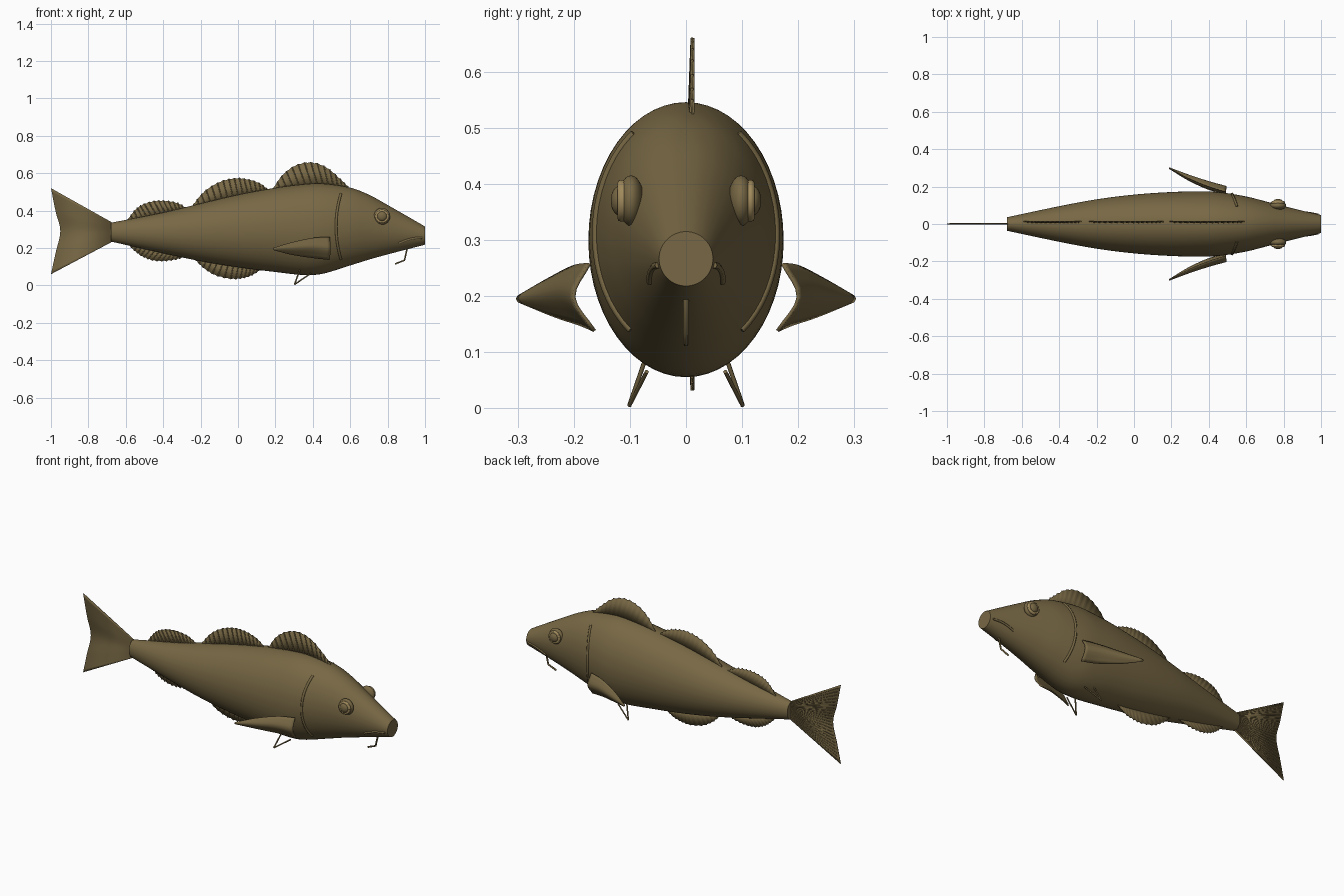
import bpy, math

old = bpy.data.objects.get("Cube")
if old:
    bpy.data.objects.remove(old, do_unlink=True)


def material(name, rgb):
    m = bpy.data.materials.new(name)
    m.use_nodes = True
    m.diffuse_color = (*rgb, 1)
    bsdf = m.node_tree.nodes["Principled BSDF"]
    bsdf.inputs["Base Color"].default_value = (*rgb, 1)
    bsdf.inputs["Roughness"].default_value = 0.7
    return m


OLIVE = material("olive brown", (0.185, 0.137, 0.058))
TAN = material("iris tan", (0.36, 0.26, 0.11))


def spline(keys, t):
    """Smooth interpolation of (t, values...) rows, sorted by t."""
    i = 0
    while i < len(keys) - 2 and t > keys[i + 1][0]:
        i += 1
    a, b = keys[i], keys[i + 1]
    p, n = keys[max(i - 1, 0)], keys[min(i + 2, len(keys) - 1)]
    d = b[0] - a[0]
    u = (t - a[0]) / d
    out = []
    for k in range(1, len(a)):
        ma = (b[k] - p[k]) / (b[0] - p[0]) * d
        mb = (n[k] - a[k]) / (n[0] - a[0]) * d
        out.append((2*u**3 - 3*u**2 + 1) * a[k] + (u**3 - 2*u**2 + u) * ma
                   + (3*u**2 - 2*u**3) * b[k] + (u**3 - u**2) * mb)
    return out


def finish(obj, mat, angle=40):
    if not obj.data.materials:
        obj.data.materials.append(mat)
    bpy.ops.object.select_all(action='DESELECT')
    obj.select_set(True)
    bpy.context.view_layer.objects.active = obj
    if obj.type == 'MESH':
        bpy.ops.object.shade_smooth_by_angle(angle=math.radians(angle))
    return obj


def mesh_object(name, verts, faces, mat, thickness=0):
    me = bpy.data.meshes.new(name)
    me.from_pydata(verts, [], faces)
    obj = bpy.data.objects.new(name, me)
    bpy.context.collection.objects.link(obj)
    if thickness:
        mod = obj.modifiers.new("thickness", 'SOLIDIFY')
        mod.thickness = thickness
        mod.offset = 0
    return finish(obj, mat)


def grid_faces(rows, cols):
    return [(r*cols + c, r*cols + c + 1, (r+1)*cols + c + 1, (r+1)*cols + c)
            for r in range(rows - 1) for c in range(cols - 1)]


def tubes(name, paths, radius):
    cu = bpy.data.curves.new(name, 'CURVE')
    cu.dimensions = '3D'
    cu.bevel_depth = radius
    cu.bevel_resolution = 1
    cu.use_fill_caps = True
    for path in paths:
        s = cu.splines.new('POLY')
        s.points.add(len(path) - 1)
        for pt, co in zip(s.points, path):
            pt.co = (*co, 1)
    obj = bpy.data.objects.new(name, cu)
    bpy.context.collection.objects.link(obj)
    cu.materials.append(OLIVE)
    return obj


# Body: elliptical sections given as x, top, bottom, half width
PROFILE = [(-.68, .335, .235, .036), (-.4, .39, .172, .095),
           (-.2, .438, .13, .132), (0, .485, .097, .157),
           (.2, .522, .072, .171), (.35, .541, .056, .174),
           (.45, .545, .062, .171), (.6, .523, .107, .147),
           (.7, .485, .138, .122), (.8, .43, .166, .096),
           (.9, .373, .192, .071), (1, .315, .218, .048)]
ROWS, SEG = 64, 56
verts, faces = [], []
for r in range(ROWS):
    x = -.68 + 1.68 * r / (ROWS - 1)
    top, bot, w = spline(PROFILE, x)
    for s in range(SEG):
        a = 2 * math.pi * s / SEG
        verts.append((x, w * math.cos(a), (top+bot)/2 + (top-bot)/2 * math.sin(a)))
for r in range(ROWS - 1):
    for s in range(SEG):
        n = (s + 1) % SEG
        faces.append((r*SEG + s, r*SEG + n, (r+1)*SEG + n, (r+1)*SEG + s))
faces += [tuple(reversed(range(SEG))), tuple(range((ROWS-1)*SEG, ROWS*SEG))]
for i, f in enumerate(faces[:-2]):
    faces[i] = f[::-1]
faces[-2:] = [tuple(range(SEG)), tuple(reversed(range((ROWS-1)*SEG, ROWS*SEG)))]
faces = [f[::-1] for f in faces]
mesh_object("body", verts, faces, OLIVE)


def skin_y(x, z):
    """Half width of the body surface at x, z."""
    top, bot, w = spline(PROFILE, x)
    k = (z - (top+bot)/2) / ((top-bot)/2)
    return w * math.sqrt(max(0, 1 - k*k))


# Upright fins: a thin web from the body to a scalloped rim, ribbed with rays
def upright_fin(name, rim, up, rays):
    keys = [(i / (len(rim) - 1), *p) for i, p in enumerate(rim)]
    x1, x0 = rim[0][0], rim[-1][0]
    n = rays * 4
    base, edge = [], []
    for i in range(n + 1):
        t = i / n
        bx = x1 + (x0 - x1) * t**1.3
        top, bot, _ = spline(PROFILE, bx)
        base.append((bx, .010, top - .02 if up else bot + .02))
        ex, ez = spline(keys, t)
        dip = .005 * math.sin(math.pi * i / 4)**2
        edge.append((ex, .013, ez - dip if up else ez + dip))
    mesh_object(name, base + edge, grid_faces(2, n + 1), OLIVE, .004)
    tubes(name + "_rays", [[(b[0], .006, b[2]), (e[0], .011, e[2])]
          for b, e in list(zip(base, edge))[4:-1:4]], .003)


upright_fin("front_dorsal_fin", [(.59, .53), (.54, .578), (.47, .635), (.39, .66),
            (.31, .645), (.24, .595), (.19, .525)], True, 14)
upright_fin("middle_dorsal_fin", [(.17, .505), (.12, .547), (.05, .57), (-.02, .575),
            (-.10, .555), (-.18, .505), (-.24, .435)], True, 16)
upright_fin("rear_dorsal_fin", [(-.28, .42), (-.33, .445), (-.39, .455), (-.45, .453),
            (-.51, .435), (-.55, .407), (-.59, .355)], True, 14)
upright_fin("front_anal_fin", [(.12, .08), (.07, .05), (.02, .036), (-.04, .033),
            (-.12, .052), (-.18, .088), (-.23, .135)], False, 14)
upright_fin("rear_anal_fin", [(-.29, .148), (-.34, .135), (-.40, .128), (-.46, .133),
            (-.51, .152), (-.55, .18), (-.59, .22)], False, 14)

# Tail: forked fan with rays on its left face
RIM = [(0, -1, .52), (.25, -.975, .395), (.5, -.95, .29), (.75, -.975, .175), (1, -1, .06)]
N = 24
root = [(-.67, 0, .335 - .1 * i / N) for i in range(N + 1)]
rim = [(x, 0, z) for x, z in (spline(RIM, i / N) for i in range(N + 1))]
mesh_object("tail_fin", root + rim, grid_faces(2, N + 1), OLIVE, .005)
tubes("tail_rays", [[(a[0], .002, a[2]), (b[0] + .01, .002, b[2])]
      for a, b in list(zip(root, rim))[1:-1]], .0022)


# Pectoral fins: rows of t, upper edge, bulging middle, lower edge
PECTORAL = [(0, .49, .172, .258, .495, .200, .198, .49, .163, .138),
            (.33, .40, .200, .253, .40, .226, .205, .40, .185, .148),
            (.67, .29, .245, .230, .29, .262, .200, .29, .235, .165),
            (1, .19, .297, .200, .188, .300, .195, .19, .296, .190)]
for side, label in ((1, "left"), (-1, "right")):
    verts = []
    for i in range(17):
        v = spline(PECTORAL, i / 16)
        arc = [(0, *v[:3]), (.5, *v[3:6]), (1, *v[6:])]
        for j in range(9):
            x, y, z = spline(arc, j / 8)
            verts.append((x, side * y, z))
    mesh_object(label + "_pectoral_fin", verts, grid_faces(17, 9), OLIVE, .006)

    # Pelvic fin struts
    tip = (.302, side * .101, .005)
    tubes(label + "_pelvic_fin", [[(.335, side * .07, .095), tip],
                                  [(.39, side * .07, .065), tip]], .004)

    # Gill seam
    seam = []
    for i in range(25):
        z = .14 + .35 * i / 24
        x = .55 - .026 * (1 - ((z - .315) / .175)**2)
        seam.append((x, side * skin_y(x, z), z))
    tubes(label + "_gill_seam", [seam], .007)

    # Mouth crease
    crease = []
    for i in range(9):
        t = i / 8
        x, z = .86 + .125 * t, .225 + .03 * t + .008 * math.sin(math.pi * t)
        crease.append((x, side * skin_y(x, z), z))
    tubes(label + "_mouth", [crease], .006)

    # Eye: socket, iris disc and domed pupil
    def ball(name, y, scale):
        bpy.ops.mesh.primitive_uv_sphere_add(segments=32, ring_count=16,
                                             location=(.77, side * y, .37))
        ob = bpy.context.object
        ob.name = name
        ob.scale = scale
        finish(ob, OLIVE)

    ball(label + "_eye_socket", .098, (.044, .023, .045))
    ball(label + "_pupil", .119, (.026, .015, .026))
    bpy.ops.mesh.primitive_cylinder_add(vertices=32, radius=.037, depth=.018,
                                        location=(.77, side * .113, .37),
                                        rotation=(math.pi / 2, 0, 0))
    iris = bpy.context.object
    iris.name = label + "_iris"
    bevel = iris.modifiers.new("round", 'BEVEL')
    bevel.width = .005
    bevel.segments = 2
    finish(iris, TAN)

# Chin barbel
tubes("chin_barbel", [[(.905, 0, .20), (.89, 0, .135), (.84, 0, .115)]], .005)
